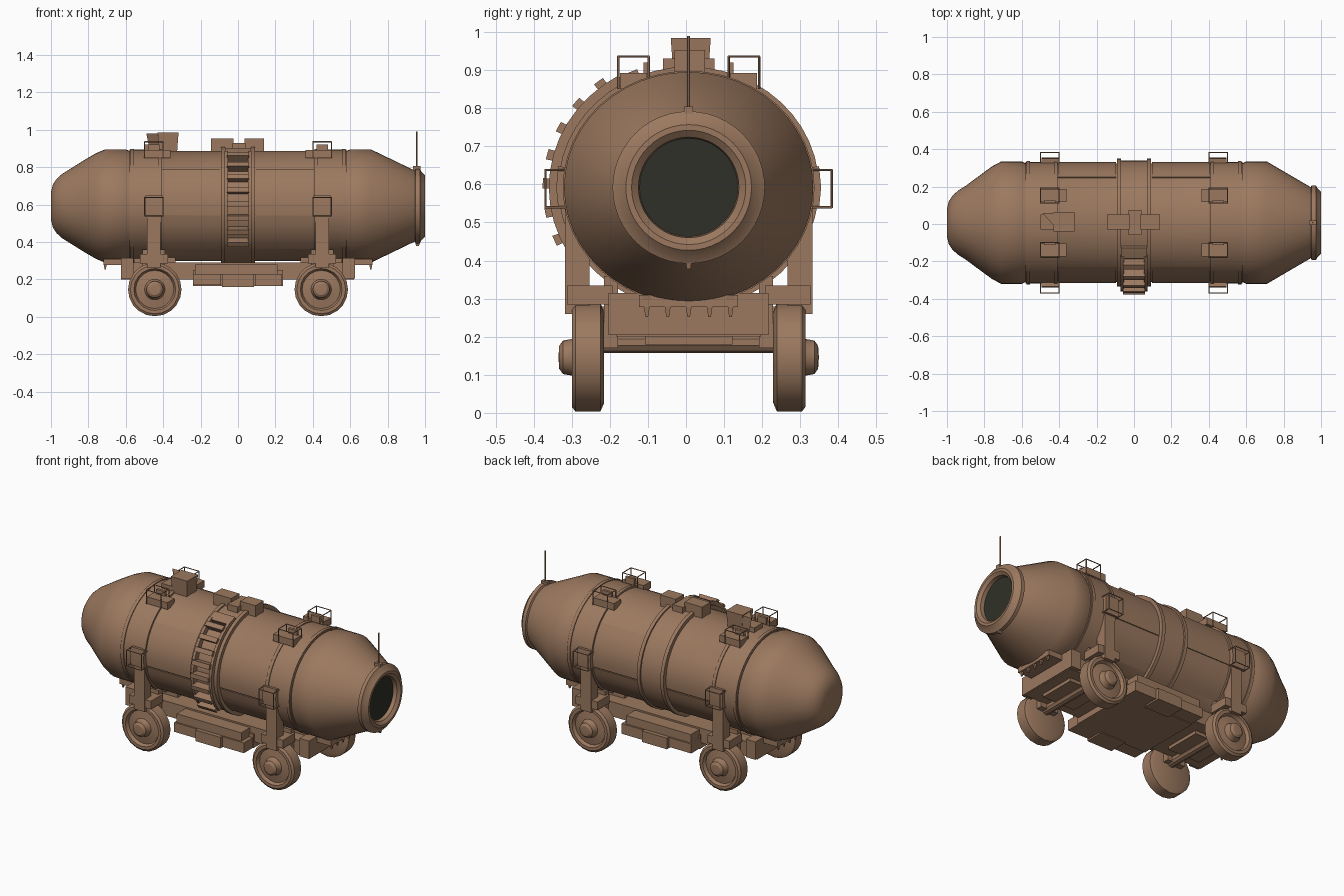
import bpy, bmesh, math
from mathutils import Vector

if "Cube" in bpy.data.objects:
    bpy.data.objects.remove(bpy.data.objects["Cube"])

YC, ZC = 0.007, 0.592          # axis of the tank


def material(name, col):
    m = bpy.data.materials.new(name)
    m.diffuse_color = (*col, 1)
    m.use_nodes = True
    m.node_tree.nodes["Principled BSDF"].inputs["Base Color"].default_value = m.diffuse_color
    return m


BROWN = material("dusty brown", (0.33, 0.19, 0.115))
DARK = material("dark glass", (0.028, 0.03, 0.02))


def finish(name, bm, mat=BROWN):
    bmesh.ops.remove_doubles(bm, verts=bm.verts, dist=1e-5)
    bmesh.ops.recalc_face_normals(bm, faces=bm.faces)
    me = bpy.data.meshes.new(name)
    bm.to_mesh(me)
    bm.free()
    me.materials.append(mat)
    ob = bpy.data.objects.new(name, me)
    bpy.context.collection.objects.link(ob)
    return ob


def tank(x, r, a):
    """Point on the tank: angle from the top, positive towards +y; slightly wide in the middle."""
    k = 1 + 0.08 * min(1, max(0, (r - 0.2) / 0.1))
    return (x, YC + r * k * math.sin(a), ZC + r * math.cos(a))


def sweep(name, prof, f=tank, a0=0, a1=360, n=48, closed=False, mat=BROWN):
    bm = bmesh.new()
    rows = [[bm.verts.new(f(x, r, math.radians(a0 + (a1 - a0) * i / n))) for x, r in prof]
            for i in range(n + 1)]
    m = len(prof)
    for p, q in zip(rows, rows[1:]):
        for j in range(m if closed else m - 1):
            k = (j + 1) % m
            bm.faces.new((p[j], p[k], q[k], q[j]))
    if closed and abs(a1 - a0) < 360:
        bm.faces.new(rows[0])
        bm.faces.new(rows[-1])
    return finish(name, bm)


def plate(name, x0, x1, a0, a1, r0, r1):
    n = max(2, int(abs(a1 - a0) / 7.5))
    return sweep(name, [(x0, r0), (x1, r0), (x1, r1), (x0, r1)], tank, a0, a1, n, True)


def box(name, x0, x1, y0, y1, z0, z1, taper=1.0):
    bm = bmesh.new()
    bmesh.ops.create_cube(bm, size=1)
    for v in bm.verts:
        t = taper if v.co.z < 0 else 1
        v.co = ((x0 + x1) / 2 + v.co.x * (x1 - x0) * t,
                (y0 + y1) / 2 + v.co.y * (y1 - y0) * t,
                (z0 + z1) / 2 + v.co.z * (z1 - z0))
    return finish(name, bm)


def rods(name, segments, rad=0.003, n=6):
    bm = bmesh.new()
    for a, b in segments:
        a, b = Vector(a), Vector(b)
        d = b - a
        mat = d.to_track_quat('Z', 'Y').to_matrix().to_4x4()
        mat.translation = (a + b) / 2
        bmesh.ops.create_cone(bm, cap_ends=True, segments=n, radius1=rad, radius2=rad,
                              depth=d.length, matrix=mat)
    return finish(name, bm)


def cage(name, loop, feet):
    rods(name, list(zip(loop, loop[1:] + loop[:1])) + list(zip(loop, feet)))


# Tank shell with domed rear, cone and open front collar
sweep("tank_shell", [(-1, 0), (-1, .075), (-.99, .115), (-.97, .145), (-.94, .172), (-.9, .197),
                     (-.82, .247), (-.76, .282), (-.71, .303), (-.6, .303), (-.58, .295),
                     (.58, .295), (.6, .303), (.71, .303), (.945, .19), (.95, .2), (.972, .2),
                     (.98, .185), (1, .165), (1, .15), (.985, .132), (.955, .128)])
glass = sweep("front_window", [(.962, 0), (.962, .131)])
glass.data.materials[0] = DARK

# Reinforcing bands
for s in (-1, 1):
    x0, x1 = sorted((s * .41, s * .58))
    plate("end_band", x0, x1, 0, 360, .28, .301)
    for c in (.418, .565):
        plate("band_rim", s * c - .01, s * c + .01, 0, 360, .29, .306)
    plate("centre_band_rim", s * .08 - .011, s * .08 + .011, 0, 360, .29, .317)
plate("centre_band", -.08, .08, 0, 360, .28, .308)

# Raised side and roof panels
for s in (-1, 1):
    for x0, x1 in ((-.405, -.095), (.095, .405)):
        plate("side_panel", x0, x1, s * 49, s * 99, .285, .2995)
        plate("lower_panel", x0, x1, s * 100.5, s * 140, .285, .2985)

# Curved ladder on the front side
for s in (-1, 1):
    plate("ladder_rail", s * .062 - .009, s * .062 + .009, -30, -128, .30, .34)
for i in range(8):
    a = -36 - i * 12.5
    plate("ladder_step", -.06, .06, a, a - 4.5, .30, .355)
plate("ladder_top_step", -.07, .07, -22, -32, .30, .335)

# Roof hatches and chimney
box("roof_hatch_rear", -.145, -.025, -.03, .05, .87, .953)
box("roof_hatch_front", .035, .14, -.03, .05, .87, .953)
box("hatch_link", -.03, .04, -.06, .075, .87, .93)
box("chimney", -.43, -.318, -.04, .065, .87, .985, .85)
bm = bmesh.new()
tri = [(-.49, .06), (-.42, .06), (-.42, -.02)]
lo = [bm.verts.new((x + .02, y, .88)) for x, y in tri]
hi = [bm.verts.new((x, y, .98)) for x, y in tri]
bm.faces.new(lo)
bm.faces.new(hi)
for i in range(3):
    j = (i + 1) % 3
    bm.faces.new((lo[i], lo[j], hi[j], hi[i]))
finish("chimney_wedge", bm)
box("chimney_base", -.5, -.36, -.03, .05, .87, .92)

# Roof platforms with rails, side brackets with rails, struts
for sx in (-1, 1):
    cx = sx * .45
    for s in (-1, 1):
        yc = YC + s * .145
        box("roof_platform", cx - .09 if sx > 0 else cx - .05, cx + .05 if sx > 0 else cx + .09,
            yc - .035, yc + .035, .85, .892)
        box("platform_lid", cx - .03, cx + .03, yc - s * .035 - .008, yc - s * .035 + .008, .88, .92)
        q = [(cx - .05, yc - .04), (cx + .05, yc - .04), (cx + .05, yc + .04), (cx - .05, yc + .04)]
        cage("roof_rail", [(x, y, .936) for x, y in q], [(x, y, .85) for x, y in q])

        plate("side_bracket", cx - .045, cx + .045, s * 80, s * 100, .29, .322)
        q = [(cx - .05, .54), (cx + .05, .54), (cx + .05, .638), (cx - .05, .638)]
        cage("side_rail", [(x, YC + s * .376, z) for x, z in q], [(x, YC + s * .32, z) for x, z in q])
        y0, y1 = sorted((YC + s * .26, YC + s * .325))
        box("side_strut", cx - .036, cx + .036, y0, y1, .26, .55)
        y0, y1 = sorted((YC + s * .2, YC + s * .32))
        box("wheel_bracket", cx - .075, cx + .075, y0, y1, .285, .335)
        y0, y1 = sorted((YC + s * .185, YC + s * .222))
        box("suspension_arm", cx - .06, cx + .06, y0, y1, .17, .36)

# Wheels with dished rims and hubs
WHEEL = [(0, 0), (0, .12), (.01, .143), (.075, .143), (.085, .13), (.085, .112), (.066, .102),
         (.074, .055), (.085, .048), (.108, .044), (.118, .03), (.12, 0)]
for cx in (-.445, .445):
    for s in (-1, 1):
        sweep("wheel", WHEEL, lambda u, r, a: (cx + r * math.sin(a), YC + s * (.222 + u),
                                               .146 + r * math.cos(a)), n=20)
    rods("axle", [((cx, YC - .24, .185), (cx, YC + .24, .185))], .028, 10)
    box("axle_housing", cx - .11, cx + .11, YC - .115, YC + .115, .18, .32)

# Chassis slab, side tool boxes and planks
box("chassis_slab", -.625, .62, YC - .19, YC + .19, .2, .29)
box("chassis_belly", -.24, .24, YC - .2, YC + .2, .165, .25)
for s in (-1, 1):
    y0, y1 = sorted((YC + s * .17, YC + s * .275))
    box("side_plank", -.23, .21, y0, y1, .225, .28)
    for x0, x1, d, z0 in ((-.24, -.09, .285, .17), (-.085, .085, .3, .16), (.09, .235, .285, .165)):
        y0, y1 = sorted((YC + s * .18, YC + s * d))
        box("tool_box", x0, x1, y0, y1, z0, .228)
for sx in (-1, 1):
    x0, x1 = sorted((sx * .56, sx * .625))
    box("cross_beam", x0, x1, YC - .21, YC + .21, .205, .315)
    # Hooks under both tank shoulders
    x0, x1 = sorted((sx * .6, sx * .72))
    box("shoulder_cradle", x0, x1, YC - .13, YC + .13, .278, .31)
    for y in (-.11, -.055, 0, .055, .11):
        box("hook", sx * .71 - .012, sx * .71 + .012, YC + y - .012, YC + y + .012, .252, .31, .3)

# Antenna on the collar and small peg below
rods("antenna", [((.955, YC, .77), (.955, YC, .99))], .004)
box("antenna_foot", .935, .975, YC - .012, YC + .012, .77, .805)
box("collar_peg", .945, .975, YC - .01, YC + .01, .378, .41, .5)

bpy.ops.object.select_all(action='SELECT')
bpy.context.view_layer.objects.active = glass
bpy.ops.object.shade_smooth_by_angle(angle=math.radians(32))
